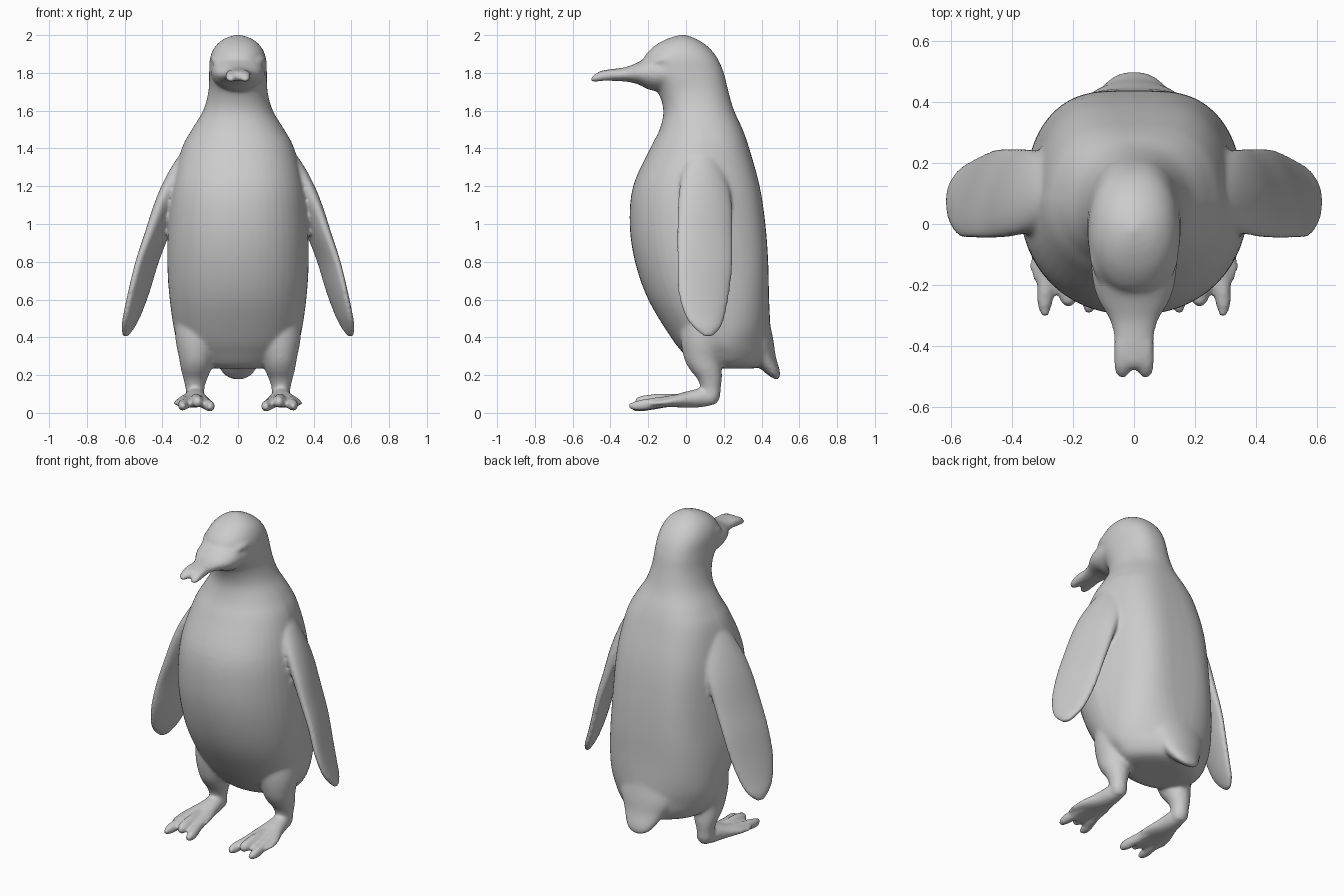
import bpy, math
from mathutils import Vector

if "Cube" in bpy.data.objects:
    bpy.data.objects.remove(bpy.data.objects["Cube"])

grey = bpy.data.materials.new("plain grey")
grey.use_nodes = True
grey.diffuse_color = (0.6, 0.6, 0.6, 1)
grey.node_tree.nodes["Principled BSDF"].inputs["Base Color"].default_value = (0.6, 0.6, 0.6, 1)

X, Y, Z = Vector((1, 0, 0)), Vector((0, 1, 0)), Vector((0, 0, 1))
SIDES, STEPS = 48, 5
parts = []


def spline(rows):
    """Catmull-Rom interpolation of section rows."""
    out = []
    for i in range(len(rows) - 1):
        quad = (rows[max(i - 1, 0)], rows[i], rows[i + 1], rows[min(i + 2, len(rows) - 1)])
        for s in range(STEPS):
            t = s / STEPS
            out.append([b + t / 2 * (c - a + t * (2 * a - 5 * b + 4 * c - d + t * (3 * (b - c) + d - a)))
                        for a, b, c, d in zip(*quad)])
    return out + [list(rows[-1])]


def loft(name, rows, u, v, mirror=False):
    """Skin rows of (x, y, z, half u, half v, front power, back power); square backs also taper."""
    rows = spline([tuple(r) + (2, 2) if len(r) == 5 else r for r in rows])
    for sx in ((1, -1) if mirror else (1,)):
        verts, faces = [], []
        for x, y, z, ru, rv, nf, nb in rows:
            for k in range(SIDES):
                a = 2 * math.pi * k / SIDES
                c, s = math.cos(a), math.sin(a)
                e = 2 / (nb if s > 0 else nf)
                du = math.copysign(abs(c) ** e, c) * max(ru, .003)
                sv = math.copysign(abs(s) ** e, s)
                du *= 1 - .14 * max(nb - 2, 0) * max(sv, 0)
                p = Vector((x, y, z)) + u * du + v * sv * max(rv, .003)
                verts.append((p.x * sx, p.y, p.z))
        for r in range(len(rows) - 1):
            for k in range(SIDES):
                a, b = r * SIDES + k, r * SIDES + (k + 1) % SIDES
                faces.append((a, b, b + SIDES, a + SIDES))
        faces += [tuple(reversed(range(SIDES))), tuple(range(len(verts) - SIDES, len(verts)))]
        mesh = bpy.data.meshes.new(name)
        mesh.from_pydata(verts, [], faces)
        ob = bpy.data.objects.new(name, mesh)
        bpy.context.collection.objects.link(ob)
        bpy.ops.object.select_all(action='DESELECT')
        ob.select_set(True)
        bpy.context.view_layer.objects.active = ob
        bpy.ops.object.mode_set(mode='EDIT')
        bpy.ops.mesh.select_all(action='SELECT')
        bpy.ops.mesh.normals_make_consistent(inside=False)
        bpy.ops.object.mode_set(mode='OBJECT')
        parts.append(ob)


# Torso, neck and head: height, half width, front y, back y, back squareness
trunk = [(.235, .14, .08, .36, 1.7), (.255, .23, .04, .42, 1.6), (.31, .285, -.01, .455, 1.6),
         (.4, .33, -.08, .45, 1.9), (.6, .362, -.2, .44, 3), (.8, .375, -.27, .435, 3.8),
         (1.0, .37, -.298, .42, 3.9), (1.2, .35, -.28, .39, 3.6), (1.4, .298, -.19, .335, 3),
         (1.5, .245, -.14, .3, 2.6), (1.6, .185, -.12, .255, 2.3), (1.7, .157, -.15, .225, 2.3),
         (1.8, .153, -.225, .2, 2.5), (1.88, .148, -.222, .165, 2.4), (1.94, .121, -.17, .115, 2.2),
         (1.98, .074, -.1, .055, 2), (2.002, .012, -.03, -.005, 2)]
loft("torso", [(0, (f + b) / 2, z, w, (b - f) / 2, 2.15, n) for z, w, f, b, n in trunk], X, Y)

# Beak, with two lobes at the tip
loft("beak", [(0, -.05, 1.8, .148, .1), (0, -.18, 1.8, .136, .093), (0, -.25, 1.798, .117, .06),
              (0, -.31, 1.793, .082, .04), (0, -.36, 1.79, .068, .034), (0, -.42, 1.788, .063, .029),
              (0, -.462, 1.783, .055, .024), (0, -.475, 1.78, .03, .01)], X, Z)
loft("beak_lobe", [(.036, -.39, 1.79, .03, .028), (.037, -.45, 1.782, .03, .026),
                   (.037, -.488, 1.77, .024, .02), (.036, -.505, 1.764, .01, .009)], X, Z, True)

# Brow ridge beside each eye
loft("brow", [(.1, -.19, 1.85, .015, .015), (.115, -.13, 1.868, .028, .022),
              (.135, -.04, 1.86, .015, .015)], X, Z, True)

# Tail, broad at the rump and narrow at the tip
loft("tail", [(0, .32, .58, .2, .1), (0, .36, .4, .19, .1), (0, .405, .3, .135, .07),
              (0, .447, .23, .095, .048), (0, .47, .195, .065, .028), (0, .48, .178, .03, .01)], X, Y)

# Flippers, flat blades with the trailing edge turned inward
chord, thick = Vector((-.32, .947, 0)), Vector((.947, .32, 0))
loft("flipper", [(.22, .09, 1.42, .05, .045), (.272, .09, 1.33, .095, .058), (.326, .095, 1.22, .132, .06),
                 (.375, .1, 1.1, .15, .056), (.428, .1, .95, .156, .047), (.481, .1, .8, .156, .039),
                 (.525, .095, .64, .144, .036), (.56, .1, .52, .114, .032), (.583, .112, .45, .076, .026),
                 (.597, .12, .402, .02, .012)], chord, thick, True)

# Legs with heavy thighs
loft("leg", [(.2, .11, .55, .13, .14), (.212, .095, .4, .12, .125), (.22, .09, .29, .092, .1),
             (.222, .105, .23, .08, .085), (.226, .125, .18, .063, .065), (.228, .132, .13, .05, .052),
             (.225, .135, .08, .048, .044), (.225, .13, .045, .03, .028)], X, Y, True)

# Webbed feet with three toes each
loft("foot", [(.225, .165, .08, .03, .03), (.226, .1, .082, .05, .05), (.23, .02, .073, .066, .045),
              (.236, -.06, .063, .092, .033), (.24, -.12, .055, .102, .024), (.24, -.17, .05, .096, .02),
              (.232, -.21, .047, .075, .016), (.23, -.225, .045, .05, .012)], X, Z, True)
for tip_x, start_x, tip_y, tip_z in ((.148, .19, -.292, .032), (.215, .225, -.27, .055), (.292, .275, -.302, .036)):
    loft("toe", [(start_x, -.04, .07, .024, .03), ((start_x + tip_x) / 2, -.16, tip_z + .016, .03, .03),
                 (tip_x, -.25, tip_z + .003, .027, .029), (tip_x, tip_y, tip_z, .012, .015)], X, Z, True)

# Fuse the parts into one smooth skin
bpy.ops.object.select_all(action='DESELECT')
for ob in parts:
    ob.select_set(True)
body = parts[0]
bpy.context.view_layer.objects.active = body
bpy.ops.object.join()
body.name = "bird_body"
body.data.materials.append(grey)
skin = body.modifiers.new("skin", 'REMESH')
skin.mode = 'VOXEL'
skin.voxel_size = .01
skin.use_smooth_shade = True
relax = body.modifiers.new("relax", 'SMOOTH')
relax.factor = .5
relax.iterations = 10
bpy.ops.object.shade_smooth()
